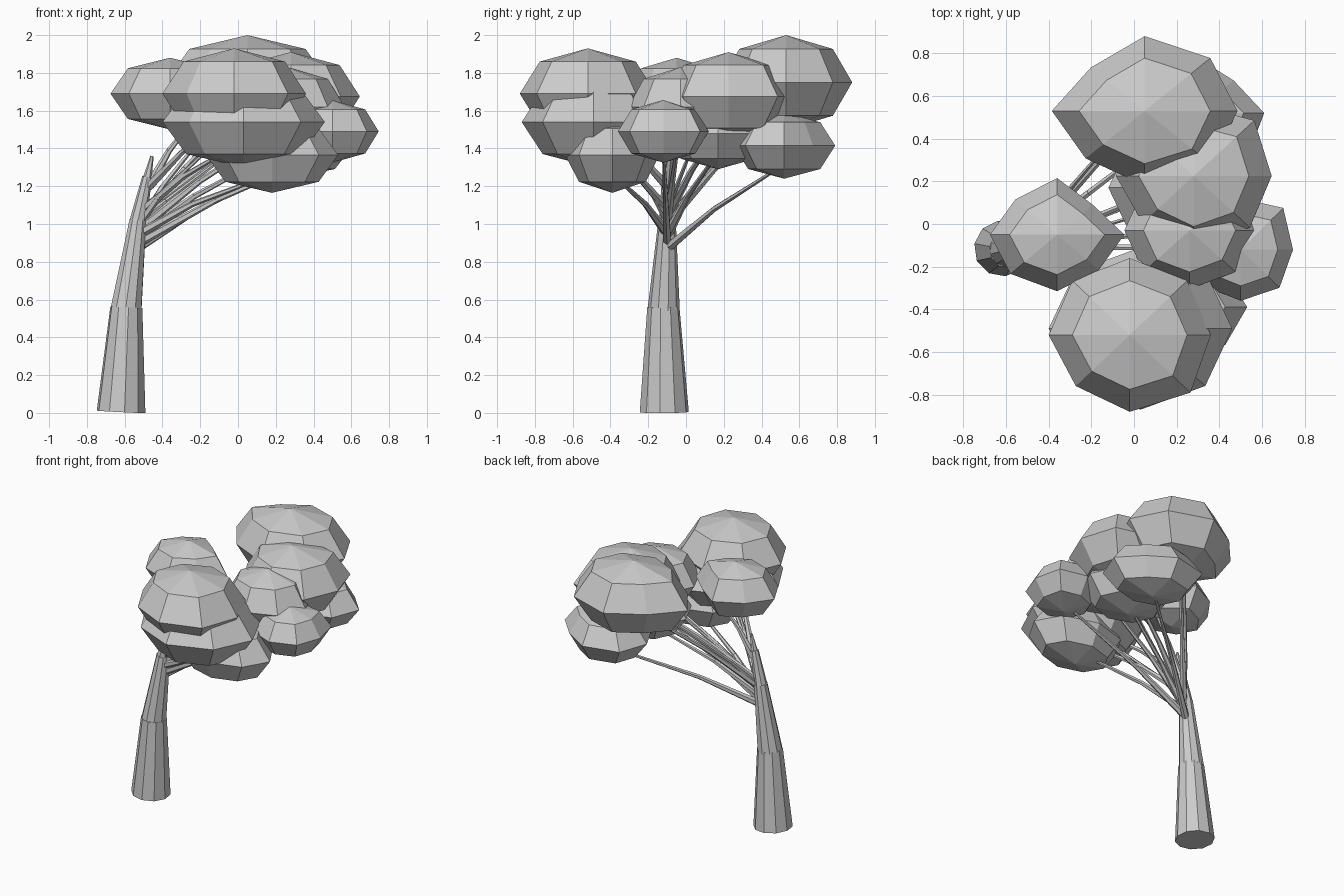
import bpy
from mathutils import Vector

cube = bpy.data.objects.get("Cube")
if cube:
    bpy.data.objects.remove(cube)

grey = bpy.data.materials.new("matte_grey")
grey.use_nodes = True
shade = (0.6, 0.6, 0.6, 1)
grey.diffuse_color = shade
grey.node_tree.nodes["Principled BSDF"].inputs["Base Color"].default_value = shade


def finish(name):
    obj = bpy.context.object
    obj.name = name
    obj.data.materials.append(grey)
    return obj


def limb(name, start, end, r1, r2, sides=6):
    """Tapered straight piece of wood between two points."""
    a, b = Vector(start), Vector(end)
    bpy.ops.mesh.primitive_cone_add(vertices=sides, radius1=r1, radius2=r2,
                                    depth=(b - a).length, location=(a + b) / 2)
    obj = finish(name)
    obj.rotation_euler = (b - a).to_track_quat('Z', 'Y').to_euler()


def leaf_clump(name, centre, radii, corners):
    """Eight-sided faceted blob; corners push its four diagonal edges in or out."""
    bpy.ops.mesh.primitive_uv_sphere_add(segments=8, ring_count=4, radius=1, location=centre)
    obj = finish(name)
    obj.scale = radii
    quadrants = dict(zip([(True, True), (False, True), (False, False), (True, False)], corners))
    for vert in obj.data.vertices:
        co = vert.co
        if abs(abs(co.x) - abs(co.y)) < 0.01:
            factor = quadrants[co.x > 0, co.y > 0]
            co.x *= factor
            co.y *= factor


# Leaning trunk, each section slightly narrower than the one below
limb("trunk_base", (-0.619, -0.115, 0.005), (-0.591, -0.12, 0.56), 0.131, 0.086, 10)
limb("trunk_middle", (-0.592, -0.118, 0.55), (-0.53, -0.1, 1.02), 0.085, 0.046, 10)
limb("trunk_upper", (-0.533, -0.1, 1.0), (-0.48, -0.1, 1.25), 0.045, 0.027, 8)
limb("trunk_tip", (-0.485, -0.1, 1.22), (-0.455, -0.1, 1.36), 0.026, 0.009, 6)

# Leaf clumps: name, centre, radii, corner factors, height where the branch leaves the trunk
clumps = [
    ("back_crown", (0.05, 0.53, 1.75), (0.435, 0.35, 0.25), (1, 0.82, 0.9, 1.02), 1.0),
    ("front_crown", (-0.02, -0.52, 1.69), (0.38, 0.36, 0.24), (1, 1, 0.94, 1.06), 1.2),
    ("front_middle", (0.03, -0.49, 1.54), (0.43, 0.38, 0.24), (1, 1, 0.95, 1), 1.08),
    ("front_low", (0.18, -0.39, 1.365), (0.35, 0.25, 0.2), (1, 1, 1, 1), 0.95),
    ("right_crown", (-0.36, -0.05, 1.69), (0.315, 0.265, 0.19), (0.75, 0.88, 0.98, 0.88), 1.2),
    ("left_crown", (0.28, 0.225, 1.675), (0.365, 0.335, 0.235), (1.1, 1, 0.93, 1.02), 1.04),
    ("back_low", (0.28, 0.52, 1.415), (0.33, 0.27, 0.175), (0.8, 1.1, 1, 1.08), 0.87),
    ("left_low", (0.5, -0.12, 1.49), (0.245, 0.24, 0.165), (1.15, 1, 1, 1.05), 0.9),
    ("centre_middle", (0.26, -0.03, 1.62), (0.305, 0.275, 0.21), (1, 1, 1, 1), 0.98),
    ("centre_low", (0.2, 0.17, 1.48), (0.32, 0.28, 0.19), (1, 1, 1, 1), 0.94),
]
for name, centre, radii, corners, height in clumps:
    leaf_clump(name + "_leaves", centre, radii, corners)

    # Bent branch from the trunk into the clump
    root = Vector((-0.53 + 0.2 * (height - 0.9), -0.1, height))
    tip = Vector(centre) - Vector((0, 0, 0.1))
    if name == "right_crown":
        tip.x += 0.15
    bend = root.lerp(tip, 0.4) + Vector((0, 0, 0.03))
    limb(name + "_branch", root, bend, 0.026, 0.016)
    limb(name + "_branch_end", bend, tip, 0.016, 0.008)

# Extra thin twigs under the back and front crowns
for name, start, end in [
    ("back_twig", (-0.4, 0.05, 1.2), (-0.08, 0.42, 1.6)),
    ("front_twig", (-0.4, -0.18, 1.17), (-0.1, -0.4, 1.45)),
    ("middle_twig", (-0.38, -0.08, 1.12), (0.05, 0.05, 1.45)),
]:
    limb(name, start, end, 0.014, 0.007, 5)
    limb(name + "_root", (-0.51, -0.1, 1.02), start, 0.02, 0.014, 5)
